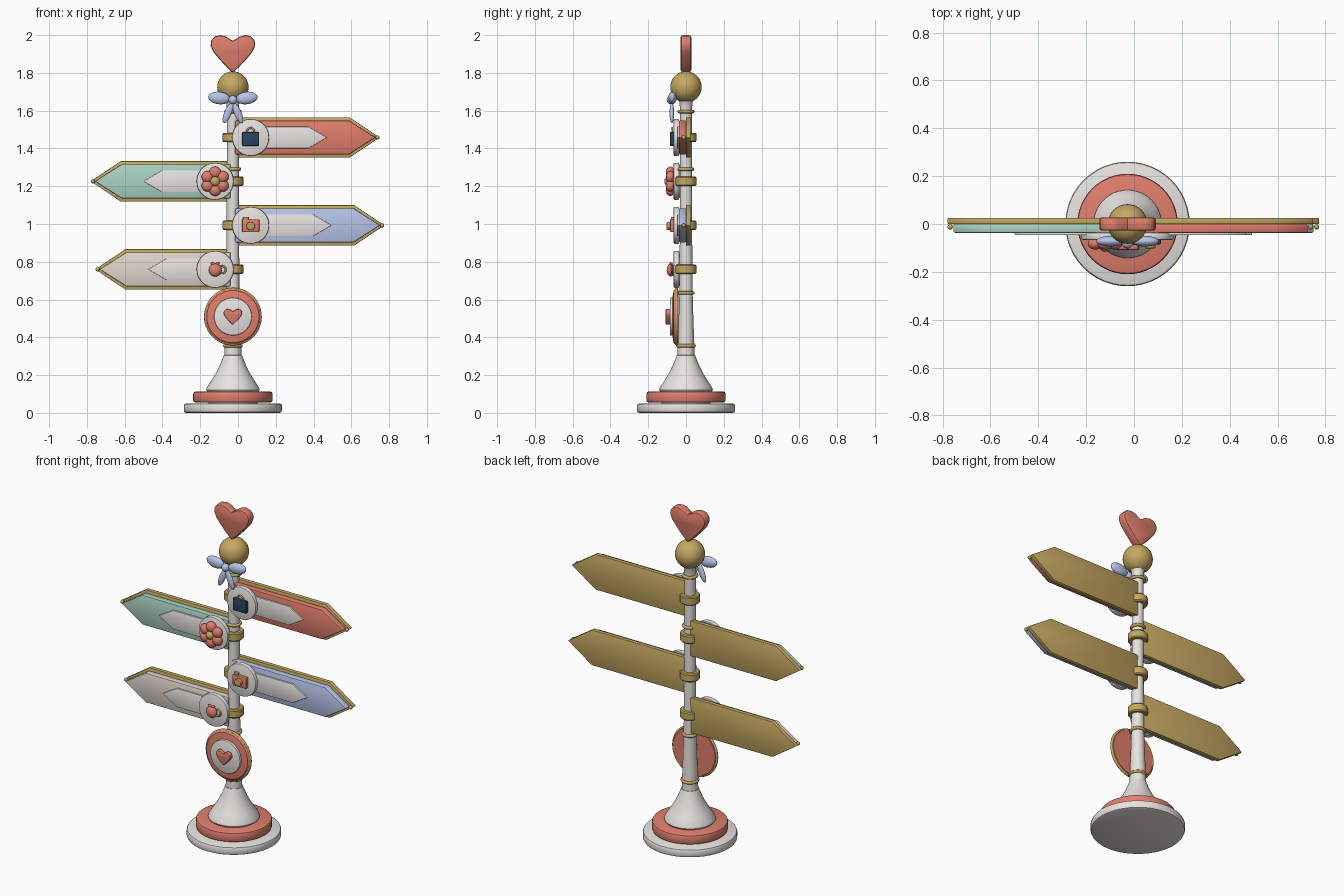
import bpy, bmesh, math
from mathutils import Vector

if "Cube" in bpy.data.objects:
    bpy.data.objects.remove(bpy.data.objects["Cube"])

CX = -0.027  # post axis


def mat(name, r, g, b):
    m = bpy.data.materials.new(name)
    m.diffuse_color = (r, g, b, 1)
    m.use_nodes = True
    m.node_tree.nodes["Principled BSDF"].inputs["Base Color"].default_value = m.diffuse_color
    return m


CORAL = mat("coral", .75, .21, .15)
GOLD = mat("gold", .56, .39, .12)
MINT = mat("mint", .40, .65, .54)
BLUE = mat("blue", .47, .56, .82)
CREAM = mat("cream", .75, .67, .60)
WHITE = mat("white", .80, .77, .74)
NAVY = mat("navy", .02, .06, .12)


def finish(bm, name, m, loc=(0, 0, 0), rot=(0, 0, 0)):
    bmesh.ops.recalc_face_normals(bm, faces=bm.faces)
    me = bpy.data.meshes.new(name)
    bm.to_mesh(me)
    bm.free()
    ob = bpy.data.objects.new(name, me)
    ob.location, ob.rotation_euler = loc, rot
    me.materials.append(m)
    bpy.context.collection.objects.link(ob)
    bpy.ops.object.select_all(action='DESELECT')
    ob.select_set(True)
    bpy.context.view_layer.objects.active = ob
    bpy.ops.object.shade_smooth_by_angle(angle=math.radians(35))
    return ob


def prism(name, pts, y0, y1, m, bevel=0.0, loc=(0, 0, 0)):
    """Extrude an x-z outline from y0 to y1."""
    bm = bmesh.new()
    f = bm.faces.new([bm.verts.new((x, y0, z)) for x, z in pts])
    r = bmesh.ops.extrude_face_region(bm, geom=[f])
    vs = [v for v in r["geom"] if isinstance(v, bmesh.types.BMVert)]
    bmesh.ops.translate(bm, verts=vs, vec=(0, y1 - y0, 0))
    bmesh.ops.recalc_face_normals(bm, faces=bm.faces)
    if bevel:
        es = [e for e in bm.edges if e.calc_face_angle(0) > 1.2]
        bmesh.ops.bevel(bm, geom=es, offset=bevel, segments=2, profile=.5, affect='EDGES')
    return finish(bm, name, m, loc)


def lathe(name, prof, m, loc=(CX, 0, 0), facing=False):
    """Revolve (radius, height); facing=True points the axis to the front."""
    bm = bmesh.new()
    vs = [bm.verts.new((r, 0, z)) for r, z in prof]
    es = [bm.edges.new(p) for p in zip(vs, vs[1:])]
    bmesh.ops.spin(bm, geom=vs + es, axis=(0, 0, 1), cent=(0, 0, 0),
                   angle=2 * math.pi, steps=48, use_duplicate=False)
    bmesh.ops.remove_doubles(bm, verts=bm.verts, dist=1e-5)
    return finish(bm, name, m, loc, (math.pi / 2 if facing else 0, 0, 0))


def disc(name, r, h, m, loc, b=.006, facing=False):
    k = b * .3
    return lathe(name, [(0, 0), (r - b, 0), (r - k, k), (r, b), (r, h - b),
                        (r - k, h - k), (r - b, h), (0, h)], m, loc, facing)


def ball(name, loc, size, m, tilt=0):
    bm = bmesh.new()
    bmesh.ops.create_uvsphere(bm, u_segments=32, v_segments=16, radius=1)
    bmesh.ops.scale(bm, vec=size, verts=bm.verts)
    return finish(bm, name, m, loc, (0, tilt, 0))


def ring(name, R, r, m, loc, facing=False, stretch=1):
    n = 12
    prof = [(R + r * math.cos(2 * math.pi * i / n), stretch * r * math.sin(2 * math.pi * i / n))
            for i in range(n + 1)]
    return lathe(name, prof, m, loc, facing)


def heart(name, w, h, y0, y1, m, loc, bevel):
    half = [(0, 0), (.30, .17), (.62, .37), (.88, .56), (1, .72), (.97, .86), (.80, .97),
            (.55, 1), (.30, .96), (.12, .89)]
    pts = [(x * w, z * h) for x, z in half] + [(0, .85 * h)]
    pts += [(-x * w, z * h) for x, z in reversed(half[1:])]
    return prism(name, pts, y0, y1, m, bevel, loc)


def arrow(s, a, shoulder, tip, h):
    return [(s * a, -h), (s * shoulder, -h), (s * tip, 0), (s * shoulder, h), (s * a, h)]


def box(name, x, z, w, h, y0, y1, m, b=.006):
    prism(name, [(-w, -h), (w, -h), (w, h), (-w, h)], y0, y1, m, b, (x, 0, z))


# Base and post
disc("base_disc", .26, .05, WHITE, (CX, 0, 0), .012)
disc("base_step", .21, .058, CORAL, (CX, 0, .055), .012)
disc("base_core", .13, .08, WHITE, (CX, 0, .045))
lathe("base_cone", [(0, .11), (.135, .11), (.142, .122), (.138, .135), (.115, .17), (.09, .21),
                    (.07, .25), (.056, .285), (.048, .305), (0, .31)], WHITE)
lathe("post", [(0, .29), (.046, .29), (.044, .36), (.039, .5), (.035, .64), (.033, .9),
               (.032, 1.6), (.034, 1.645), (.046, 1.665), (.056, 1.67), (.056, 1.69), (0, 1.69)], WHITE)
for z, r in ((.355, .043), (.635, .037), (1.29, .035), (1.595, .037)):
    ring("post_ring", r, .009, GOLD, (CX, 0, z))

# Finial
ball("finial_ball", (CX, 0, 1.725), (.083, .083, .083), GOLD)
heart("finial_heart", .118, .2, -.028, .028, CORAL, (CX, 0, 1.8), .011)

# Bow
for s in (-1, 1):
    ball("bow_loop", (CX + s * .073, -.072, 1.667), (.058, .022, .033), BLUE, -s * .12)
    ball("bow_tail", (CX + s * .026, -.075, 1.588), (.019, .012, .058), BLUE, -s * .4)
ball("bow_knot", (CX, -.08, 1.657), (.023, .022, .023), BLUE)

# Arrow signs: side, height, tip length, colour
SIGNS = ((1, 1.458, .777, CORAL), (-1, 1.226, .753, MINT),
         (1, .993, .802, BLUE), (-1, .76, .728, CREAM))
for s, z, L, m in SIGNS:
    at = (CX, 0, z)
    prism("sign_back", arrow(s, .01, L - .16, L, .107), 0, .025, GOLD, .003, at)
    prism("sign_board", arrow(s, .012, L - .163, L - .022, .09), -.038, .002, m, .007, at)
    prism("sign_inlay", arrow(s, .06, L - .377, L - .28, .057), -.047, -.03, WHITE, .003, at)
    ball("sign_tip_bead", (CX + s * (L - .012), -.012, z), (.011, .011, .011), GOLD)
    lathe("sign_band", [(.03, -.025), (.05, -.025), (.055, -.019), (.055, .019), (.05, .025),
                        (.03, .025), (.03, -.025)], GOLD, at)
    disc("sign_medallion", .098, .03, WHITE, (CX + s * .094, -.036, z), .006, True)

# Suitcase icon
x, z = CX + .094, 1.458
box("suitcase", x, z - .008, .045, .037, -.085, -.06, NAVY)
ring("suitcase_handle", .019, .005, GOLD, (x, -.073, z + .031), True)

# Flower icon
x, z = CX - .094, 1.226
for i in range(6):
    a = math.pi / 6 + i * math.pi / 3
    ball("flower_petal", (x + .047 * math.cos(a), -.083, z + .047 * math.sin(a)), (.031, .024, .031), CORAL)
ball("flower_centre", (x, -.095, z), (.025, .02, .025), GOLD)

# Camera icon
x, z = CX + .094, .993
box("camera_body", x, z - .002, .046, .034, -.085, -.06, CORAL)
box("camera_button", x - .026, z + .036, .014, .009, -.08, -.064, GOLD, .003)
disc("camera_lens", .022, .024, GOLD, (x, -.078, z - .004), .004, True)

# Small pot icon
x, z = CX - .094, .76
ball("pot_body", (x, -.08, z - .004), (.034, .022, .034), CORAL)
for s in (-1, 1):
    ball("pot_top", (x + s * .012, -.08, z + .03), (.012, .008, .007), CORAL, -s * .3)
ring("pot_handle", .019, .005, GOLD, (x + .037, -.074, z - .002), True)

# Round heart plaque
z = .51
lathe("plaque", [(0, 0), (.14, 0), (.146, .006), (.146, .018), (.138, .026), (.1, .032), (0, .034)],
      CORAL, (CX, -.04, z), True)
ring("plaque_rim", .145, .008, GOLD, (CX, -.05, z), True)
disc("plaque_face", .1, .02, WHITE, (CX, -.066, z), .005, True)
heart("plaque_heart", .049, .085, -.108, -.08, CORAL, (CX, 0, z - .045), .005)
